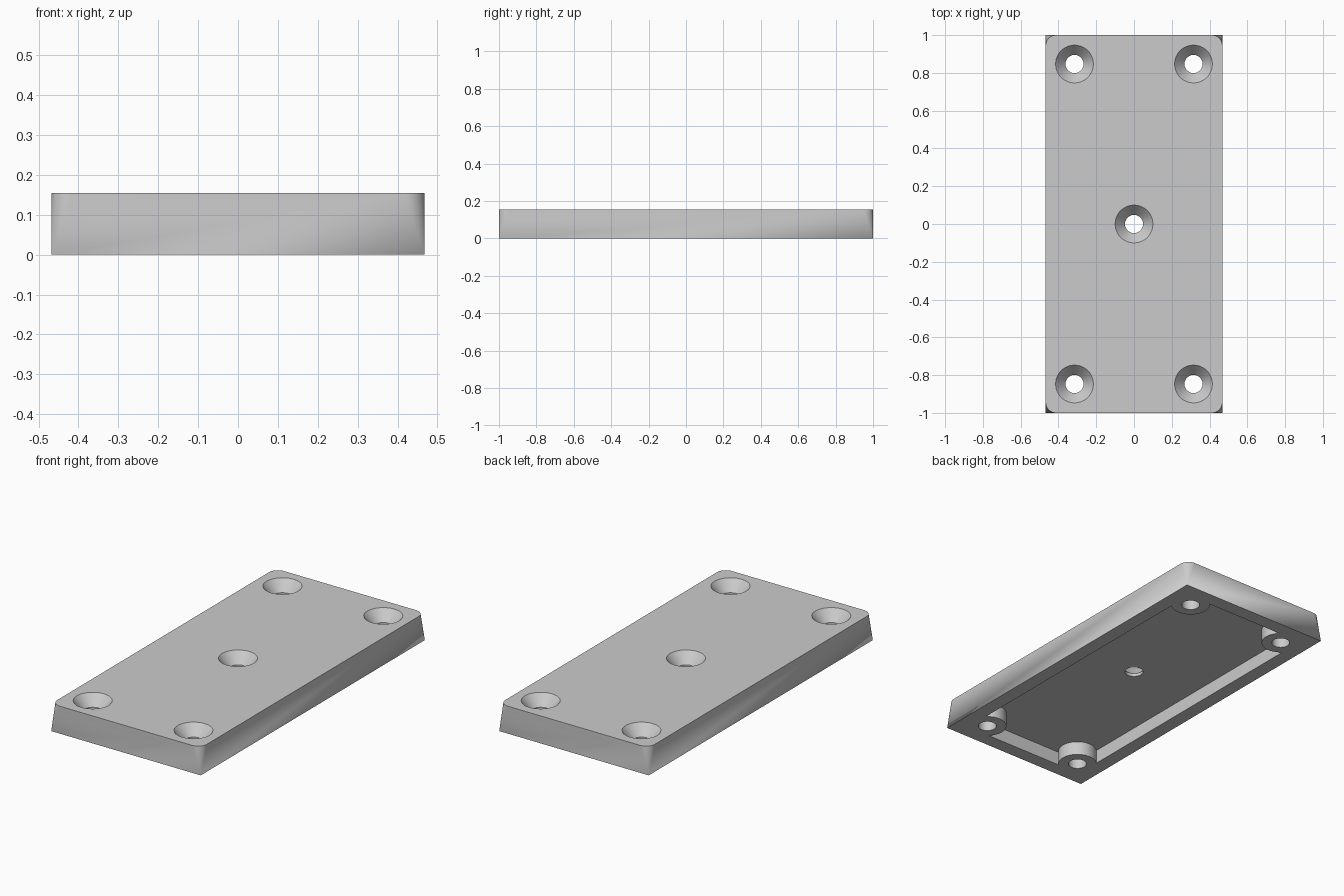
import bpy, bmesh, math

if "Cube" in bpy.data.objects:
    bpy.data.objects.remove(bpy.data.objects["Cube"])

W, L, H = 0.4675, 1.0, 0.155      # half width, half length, height
R = 0.055                         # top corner radius
WALL, FLOOR = 0.08, 0.078         # rim width, pocket depth
BX, BY = 0.315, 0.847             # screw positions
SCREWS = [(sx * BX, sy * BY) for sx in (-1, 1) for sy in (-1, 1)]


def make_object(name, bm):
    bmesh.ops.recalc_face_normals(bm, faces=bm.faces)
    mesh = bpy.data.meshes.new(name)
    bm.to_mesh(mesh)
    bm.free()
    ob = bpy.data.objects.new(name, mesh)
    bpy.context.collection.objects.link(ob)
    return ob


def turned(name, profile, x, y, n=64):
    """Closed solid of revolution from (radius, z) pairs, bottom to top."""
    bm = bmesh.new()
    rings = [[bm.verts.new((x + r * math.cos(2 * math.pi * i / n),
                            y + r * math.sin(2 * math.pi * i / n), z))
              for i in range(n)] for r, z in profile]
    for a, b in zip(rings, rings[1:]):
        for i in range(n):
            j = (i + 1) % n
            bm.faces.new((a[i], a[j], b[j], b[i]))
    bm.faces.new(rings[0][::-1])
    bm.faces.new(rings[-1])
    return make_object(name, bm)


def cut(target, cutter):
    mod = target.modifiers.new("cut", 'BOOLEAN')
    mod.operation, mod.solver, mod.object = 'DIFFERENCE', 'EXACT', cutter
    bpy.context.view_layer.objects.active = target
    bpy.ops.object.modifier_apply(modifier=mod.name)
    bpy.data.objects.remove(cutter, do_unlink=True)


# Plate body: square corners at the base blending to round corners on top
bm = bmesh.new()
SEG = 12
base, arcs = [], []
for k, (sx, sy) in enumerate([(1, 1), (-1, 1), (-1, -1), (1, -1)]):
    base.append(bm.verts.new((sx * W, sy * L, 0)))
    arc = []
    for i in range(SEG + 1):
        a = math.pi / 2 * (k + i / SEG)
        arc.append(bm.verts.new((sx * (W - R) + R * math.cos(a),
                                 sy * (L - R) + R * math.sin(a), H)))
    arcs.append(arc)
for k in range(4):
    n = (k + 1) % 4
    for a, b in zip(arcs[k], arcs[k][1:]):
        bm.faces.new((base[k], b, a))
    bm.faces.new((base[k], base[n], arcs[n][0], arcs[k][-1]))
bm.faces.new([v for arc in arcs for v in arc])
bm.faces.new(base[::-1])
plate = make_object("mounting_plate", bm)

# Underside pocket, leaving a round boss at each corner screw
bm = bmesh.new()
bmesh.ops.create_cube(bm, size=1)
for v in bm.verts:
    v.co.x *= 2 * (W - WALL)
    v.co.y *= 2 * (L - WALL)
    v.co.z = FLOOR if v.co.z > 0 else -0.05
pocket = make_object("pocket_cutter", bm)
for x, y in SCREWS:
    cut(pocket, turned("boss_cutter", [(0.102, -0.2), (0.102, 0.2)], x, y))
cut(plate, pocket)

# Countersunk screw holes
for x, y in SCREWS + [(0, 0)]:
    cut(plate, turned("hole_cutter",
                      [(0.048, -0.1), (0.048, H - 0.06), (0.1, H), (0.1, H + 0.05)], x, y))

# Finish
grey = bpy.data.materials.new("light_grey")
grey.diffuse_color = (0.6, 0.6, 0.6, 1)
grey.use_nodes = True
grey.node_tree.nodes["Principled BSDF"].inputs["Base Color"].default_value = grey.diffuse_color
plate.data.materials.clear()
plate.data.materials.append(grey)
for poly in plate.data.polygons:
    poly.material_index = 0
bpy.ops.object.select_all(action='DESELECT')
plate.select_set(True)
bpy.context.view_layer.objects.active = plate
bpy.ops.object.shade_smooth_by_angle(angle=math.radians(25))
